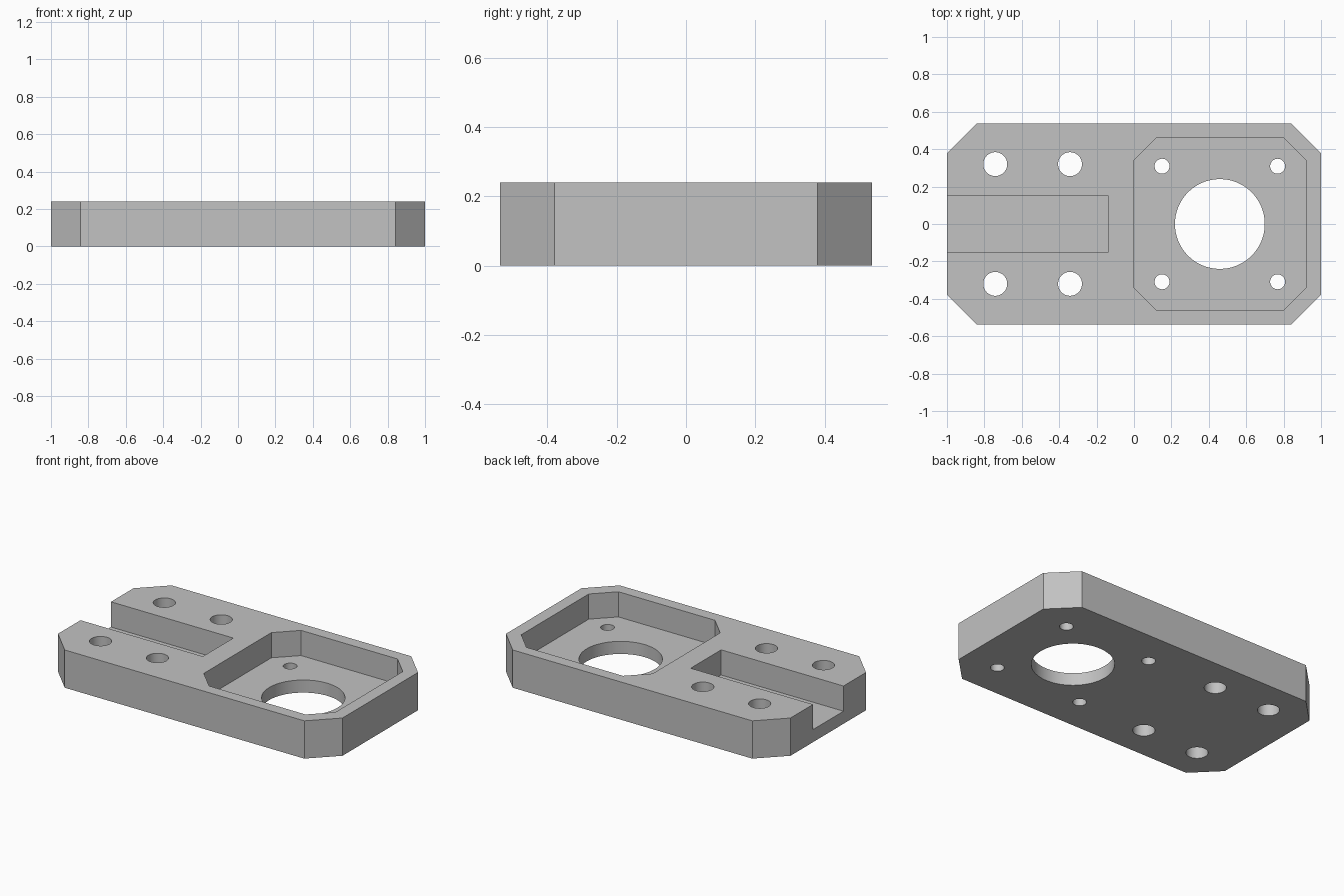
import bpy, bmesh, math

HEIGHT = 0.24
FLOOR = 0.08      # height of the pocket and slot floors
ABOVE, BELOW = 0.4, -0.1

default = bpy.data.objects.get("Cube")
if default:
    bpy.data.objects.remove(default, do_unlink=True)

grey = bpy.data.materials.new("plain_grey")
grey.use_nodes = True
colour = (0.54, 0.54, 0.54, 1)
grey.diffuse_color = colour
grey.node_tree.nodes["Principled BSDF"].inputs["Base Color"].default_value = colour


def prism(name, outline, z0, z1):
    """Extrude a flat outline from z0 to z1."""
    bm = bmesh.new()
    face = bm.faces.new([bm.verts.new((x, y, z0)) for x, y in outline])
    top = bmesh.ops.extrude_face_region(bm, geom=[face])["geom"]
    verts = [v for v in top if isinstance(v, bmesh.types.BMVert)]
    bmesh.ops.translate(bm, verts=verts, vec=(0, 0, z1 - z0))
    bmesh.ops.recalc_face_normals(bm, faces=bm.faces)
    mesh = bpy.data.meshes.new(name)
    bm.to_mesh(mesh)
    bm.free()
    mesh.materials.append(grey)
    obj = bpy.data.objects.new(name, mesh)
    bpy.context.collection.objects.link(obj)
    return obj


def chamfered(cx, hx, hy, c):
    """Rectangle outline with cut corners."""
    quarter = [(hx, hy - c), (hx - c, hy)]
    pts = quarter + [(-x, y) for x, y in reversed(quarter)]
    pts += [(-x, -y) for x, y in pts]
    return [(cx + x, y) for x, y in pts]


def circle(cx, cy, r, n):
    angles = [2 * math.pi * i / n for i in range(n)]
    return [(cx + r * math.cos(a), cy + r * math.sin(a)) for a in angles]


# Plate body
plate = prism("mounting_plate", chamfered(0, 1, 0.537, 0.158), 0, HEIGHT)

# Chamfered pocket and open-ended slot
slot = [(-1.1, -0.153), (-0.14, -0.153), (-0.14, 0.153), (-1.1, 0.153)]
cutters = [
    prism("pocket_cutter", chamfered(0.459, 0.462, 0.462, 0.123), FLOOR, ABOVE),
    prism("slot_cutter", slot, FLOOR, ABOVE),
    prism("bore_cutter", circle(0.459, 0, 0.24, 96), BELOW, ABOVE),
]

# Bolt holes beside the slot, and smaller ones around the bore
for side in (-1, 1):
    for x in (-0.742, -0.342):
        cutters.append(prism("bolt_hole_cutter", circle(x, side * 0.32, 0.064, 48), BELOW, ABOVE))
    for x in (0.15, 0.768):
        cutters.append(prism("screw_hole_cutter", circle(x, side * 0.309, 0.04, 40), BELOW, ABOVE))

# Cut everything out, then keep only the finished plate
for cutter in cutters:
    cutter.hide_render = True
    mod = plate.modifiers.new(cutter.name, "BOOLEAN")
    mod.operation = "DIFFERENCE"
    mod.solver = "EXACT"
    mod.object = cutter

bpy.context.view_layer.update()
cut = plate.evaluated_get(bpy.context.evaluated_depsgraph_get())
finished = bpy.data.meshes.new_from_object(cut)
plate.modifiers.clear()
plate.data = finished
for cutter in cutters:
    bpy.data.objects.remove(cutter, do_unlink=True)

# Smooth hole walls, crisp edges
bpy.ops.object.select_all(action="DESELECT")
plate.select_set(True)
bpy.context.view_layer.objects.active = plate
bpy.ops.object.shade_smooth_by_angle(angle=math.radians(30))
